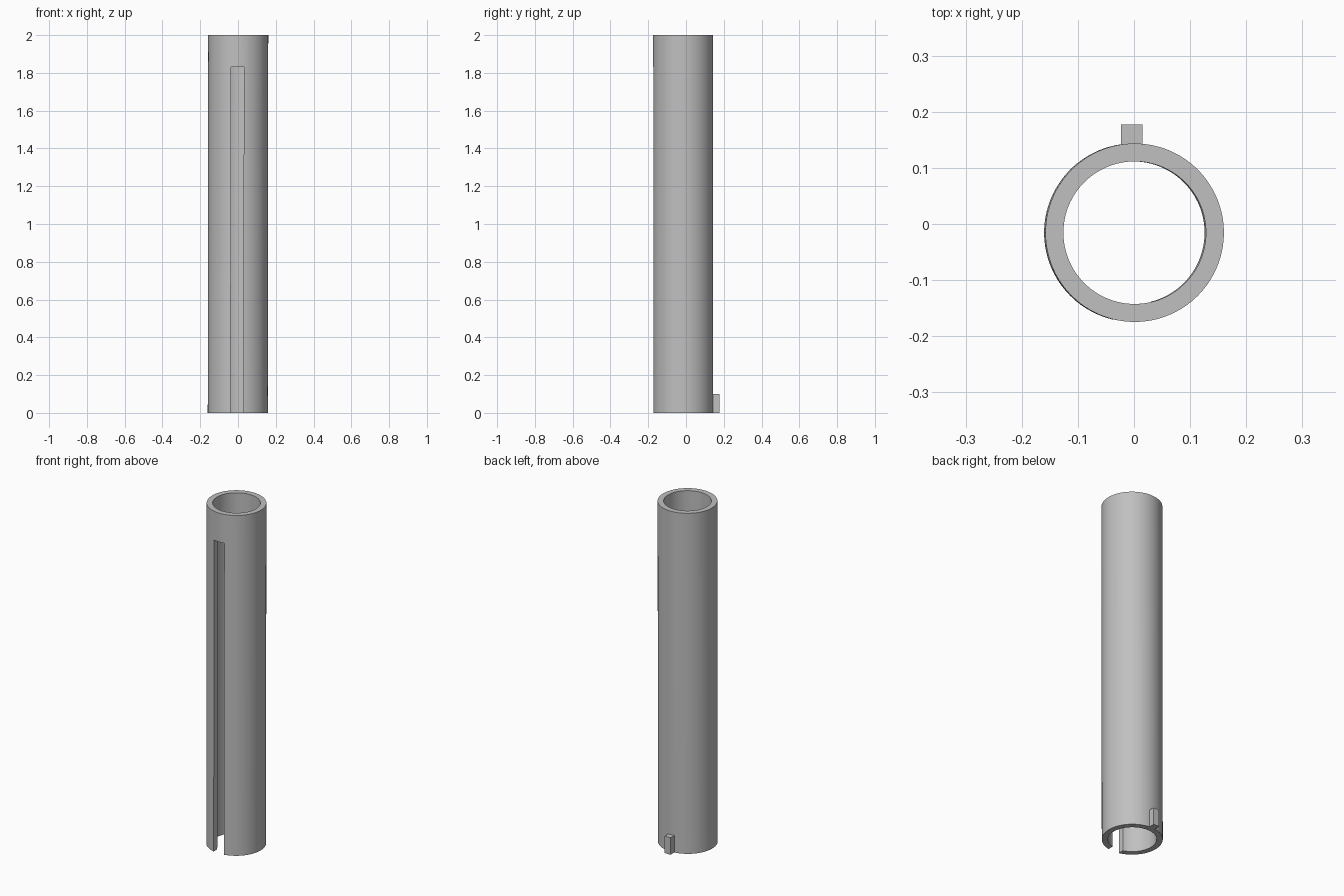
import bpy
import bmesh
import math

HEIGHT = 2.0
OUTER, INNER = 0.159, 0.127
CENTRE_Y = -0.0155
LEAN = 0.0012
SEGMENTS = 128

cube = bpy.data.objects.get("Cube")
if cube:
    bpy.data.objects.remove(cube, do_unlink=True)

grey = bpy.data.materials.new("plain grey")
grey.use_nodes = True
colour = (0.53, 0.53, 0.53, 1)
grey.diffuse_color = colour
grey.node_tree.nodes["Principled BSDF"].inputs["Base Color"].default_value = colour


def add_object(name, bm):
    bmesh.ops.recalc_face_normals(bm, faces=bm.faces)
    mesh = bpy.data.meshes.new(name)
    bm.to_mesh(mesh)
    bm.free()
    mesh.materials.append(grey)
    obj = bpy.data.objects.new(name, mesh)
    bpy.context.collection.objects.link(obj)
    return obj


def add_box(name, low, high):
    bm = bmesh.new()
    bmesh.ops.create_cube(bm, size=1)
    for v in bm.verts:
        v.co = [a if c < 0 else b for c, a, b in zip(v.co, low, high)]
    return add_object(name, bm)


def combine(target, tool, operation):
    mod = target.modifiers.new(tool.name, "BOOLEAN")
    mod.operation = operation
    mod.solver = "EXACT"
    mod.object = tool
    bpy.context.view_layer.objects.active = target
    bpy.ops.object.modifier_apply(modifier=mod.name)
    bpy.data.objects.remove(tool, do_unlink=True)


# Hollow tube: a rectangular wall section joined around the axis
bm = bmesh.new()
section = [(OUTER, 0), (OUTER, HEIGHT), (INNER, HEIGHT), (INNER, 0)]
rings = []
for i in range(SEGMENTS):
    a = math.tau * i / SEGMENTS
    rings.append([bm.verts.new((r * math.cos(a), CENTRE_Y + r * math.sin(a), z))
                  for r, z in section])
for i in range(SEGMENTS):
    here, after = rings[i], rings[(i + 1) % SEGMENTS]
    for j in range(4):
        k = (j + 1) % 4
        bm.faces.new((here[j], after[j], after[k], here[k]))
tube = add_object("slotted_tube", bm)

# Long slot through the front wall, open at the bottom
slot = add_box("slot_cutter", (-0.038, -0.3, -0.1), (0.030, -0.06, 1.83))
slot.hide_render = True
combine(tube, slot, "DIFFERENCE")

# Small locating key at the back of the foot
key = add_box("locating_key", (-0.022, 0.128, 0), (0.016, 0.177, 0.10))
combine(tube, key, "UNION")

# Smooth walls with crisp rims, and the tube's very slight lean
bpy.ops.object.select_all(action="DESELECT")
tube.select_set(True)
bpy.context.view_layer.objects.active = tube
bpy.ops.object.shade_smooth_by_angle(angle=math.radians(30))
tube.rotation_euler.y = LEAN
tube.location.x = -LEAN * HEIGHT / 2
